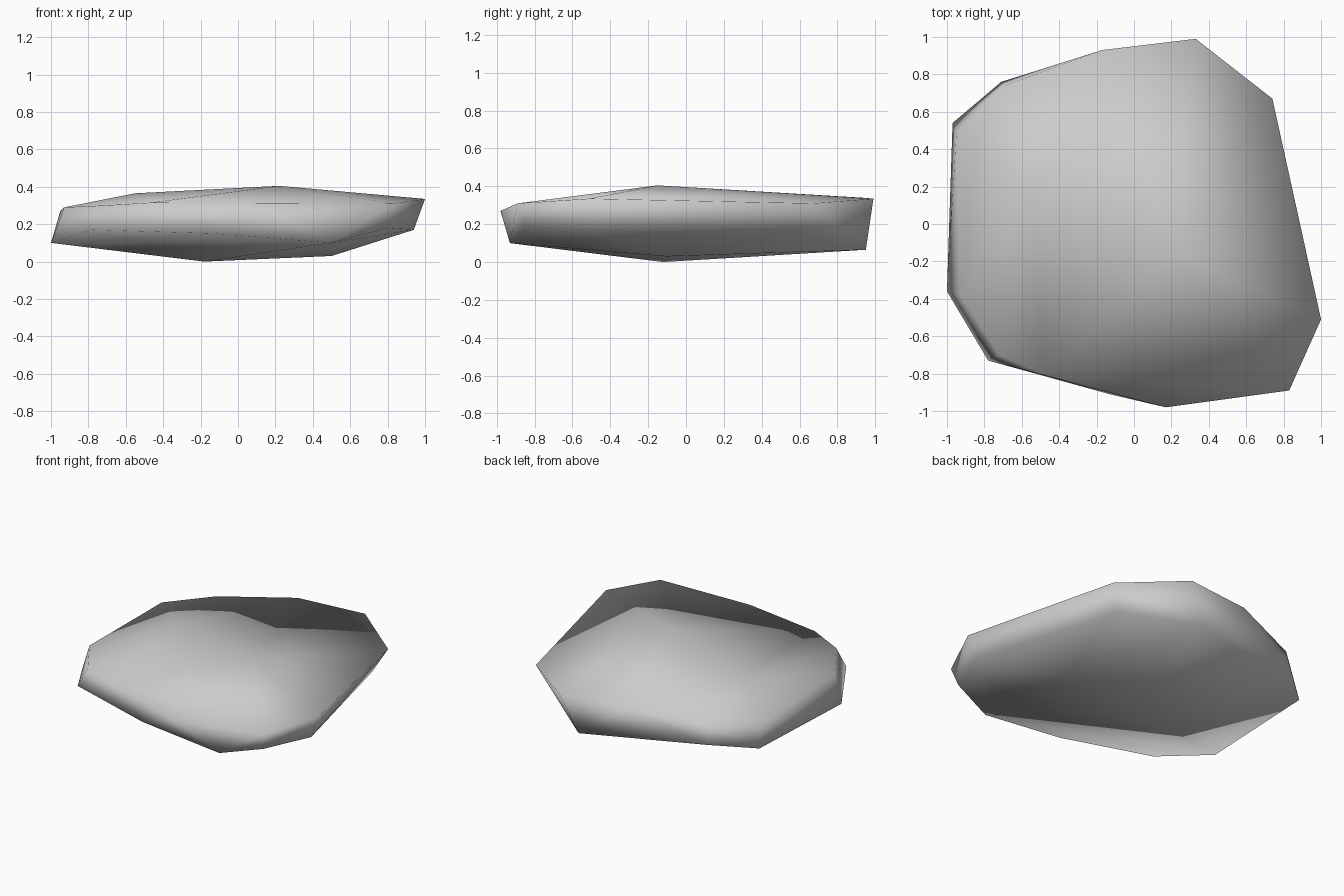
import bpy
import bmesh
from mathutils import Vector

cube = bpy.data.objects.get("Cube")
if cube:
    bpy.data.objects.remove(cube, do_unlink=True)


def make_material(name, color):
    material = bpy.data.materials.new(name)
    material.use_nodes = True
    material.diffuse_color = color
    shader = next(n for n in material.node_tree.nodes if n.type == "BSDF_PRINCIPLED")
    shader.inputs["Base Color"].default_value = color
    shader.inputs["Roughness"].default_value = 0.9
    return material


def make_stone(name, rings, material):
    """Wrap a tight faceted skin around rings of corners given in hundredths."""
    mesh_builder = bmesh.new()
    for ring in rings:
        for corner in ring:
            mesh_builder.verts.new(Vector(corner) / 100)

    # Closed skin, without any corner that ends up inside it
    hull = bmesh.ops.convex_hull(mesh_builder, input=mesh_builder.verts)
    loose = {item for key in ("geom_interior", "geom_unused") for item in hull[key]
             if isinstance(item, bmesh.types.BMVert)}
    bmesh.ops.delete(mesh_builder, geom=list(loose), context="VERTS")
    bmesh.ops.recalc_face_normals(mesh_builder, faces=mesh_builder.faces)

    # Smooth shading rolls softly over every edge
    for face in mesh_builder.faces:
        face.smooth = True

    mesh = bpy.data.meshes.new(name)
    mesh_builder.to_mesh(mesh)
    mesh_builder.free()
    mesh.materials.append(material)
    stone = bpy.data.objects.new(name, mesh)
    bpy.context.collection.objects.link(stone)
    return stone


# Crown of the slab
crown = [(22, -15, 40.5), (-55, 12, 36.5)]

# Upper rim, walked around from the left side of the plan
upper_rim = [
    (-93, -38, 29), (-95, 48, 27), (-69, 74, 28.5), (-17, 93, 34), (33, 99, 33.5),
    (74, 67, 31), (100, -51, 33.5), (83, -89, 31), (17, -98, 27), (-47, -81, 31.5),
    (-72, -70, 30),
]

# Lower rim, partly undercut
lower_rim = [
    (-100, -36, 10), (-97, 54, 11), (-71, 76, 15), (20, 95, 6.5), (66, 60, 15),
    (94, -50, 17), (80, -85, 18), (50, -93, 10), (-13, -91, 15), (-78, -73, 17),
]

# Belly it rests on
belly = [(-18, -12, 0), (50, -10, 3)]

stone_gray = make_material("stone_gray", (0.6, 0.6, 0.6, 1))
make_stone("flat_stone", [crown, upper_rim, lower_rim, belly], stone_gray)
